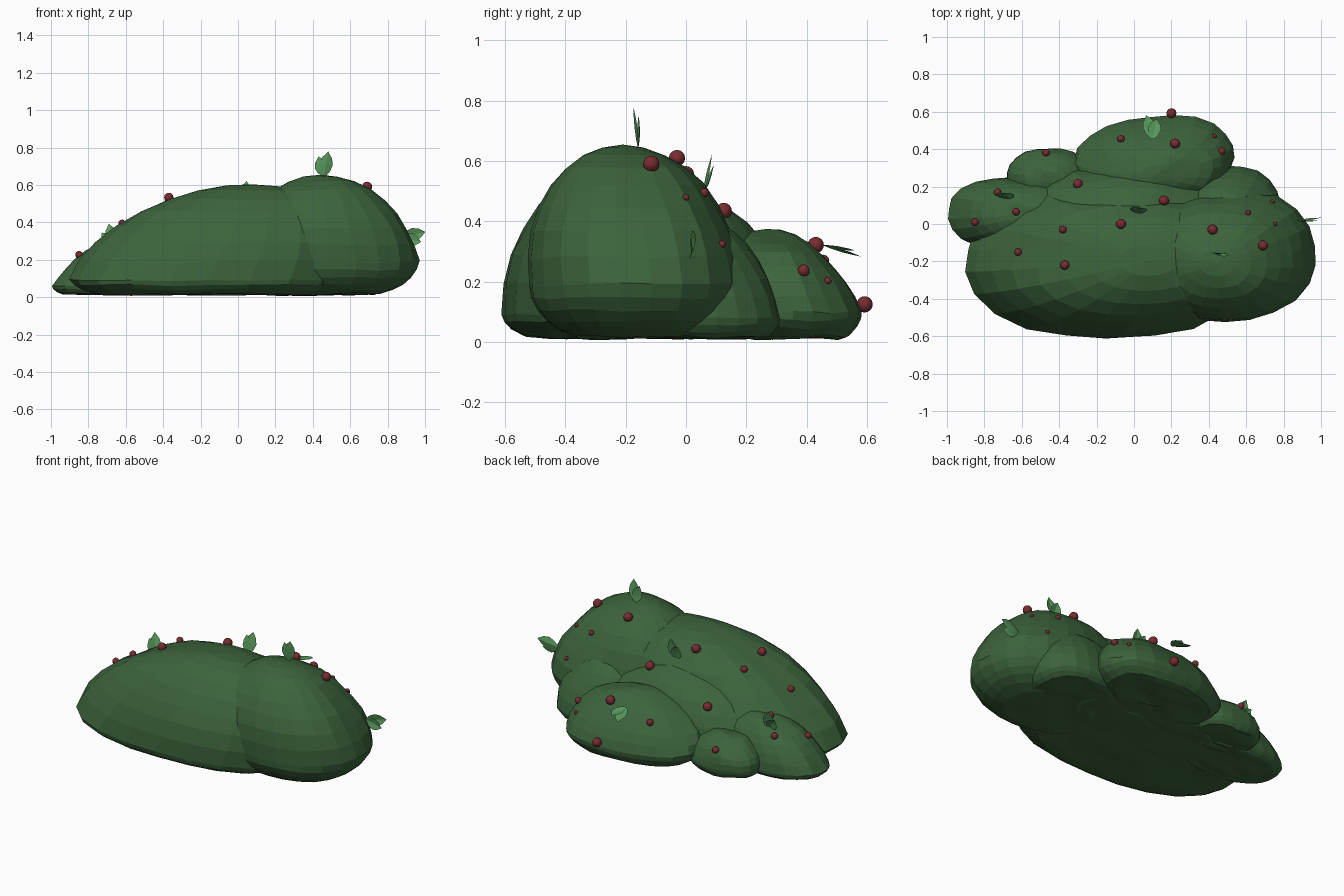
import bpy, bmesh, math
from mathutils import Vector, noise
from mathutils.bvhtree import BVHTree

if "Cube" in bpy.data.objects:
    bpy.data.objects.remove(bpy.data.objects["Cube"])


def material(name, rgb):
    m = bpy.data.materials.new(name)
    m.diffuse_color = (*rgb, 1)
    m.use_nodes = True
    m.node_tree.nodes["Principled BSDF"].inputs["Base Color"].default_value = m.diffuse_color
    return m


GREEN = material("bush_green", (0.045, 0.125, 0.045))
RED = material("berry_red", (0.19, 0.025, 0.03))
LEAF = material("leaf_green", (0.1, 0.32, 0.11))


def finish(bm, name, mat):
    mesh = bpy.data.meshes.new(name)
    bm.to_mesh(mesh)
    bm.free()
    mesh.materials.append(mat)
    ob = bpy.data.objects.new(name, mesh)
    bpy.context.collection.objects.link(ob)
    return ob


# foliage mounds: lumpy domes with a flattened underside and a shifted peak
def mound(name, cx, cy, rx, ry, h, eq, sx=0, sy=0, rot=0, p=2.15, under=1.4):
    bm = bmesh.new()
    bmesh.ops.create_uvsphere(bm, u_segments=22, v_segments=16, radius=1)
    c, s = math.cos(rot), math.sin(rot)
    for v in bm.verts:
        d = v.co.copy()
        # superellipse outline seen from above, circular profile seen from the side
        flat = math.hypot(d.x, d.y)
        k = flat / max(1e-6, (abs(d.x) ** p + abs(d.y) ** p) ** (1 / p))
        q = Vector((d.x * k, d.y * k, d.z))
        n = noise.noise(d * 2 + Vector((cx * 5, cy * 5, 1)))
        if q.z >= 0:
            z, t = eq + (h - eq) * q.z, q.z
        else:
            z, t = max(0.015, eq + under * eq * q.z), 0
        x = q.x * rx * (1 + 0.04 * n) + sx * t
        y = q.y * ry * (1 + 0.04 * n) + sy * t
        v.co = (cx + c * x - s * y, cy + s * x + c * y, z + 0.014 * n)
    return finish(bm, name, GREEN)


mounds = [
    mound("main_mound", -0.15, -0.195, 0.745, 0.415, 0.605, 0.09, sx=0.23, sy=0.0, p=2.4),
    mound("right_mound", 0.50, -0.165, 0.465, 0.355, 0.652, 0.19, sx=-0.06, sy=-0.045, p=2.3, under=1.15),
    mound("core_mound", -0.03, 0.05, 0.55, 0.275, 0.46, 0.08),
    mound("back_mound", 0.11, 0.345, 0.425, 0.232, 0.372, 0.10, sy=-0.08, rot=0.10, p=2.3),
    mound("left_mound", -0.66, 0.055, 0.335, 0.195, 0.32, 0.06, sx=0.12, p=2.3),
    mound("small_back_mound", -0.455, 0.25, 0.225, 0.155, 0.24, 0.07, p=2.3),
    mound("right_back_mound", 0.50, 0.07, 0.285, 0.245, 0.42, 0.08, sy=-0.06, p=2.3),
]

# one lookup tree over all mounds so berries sit on the foliage
all_bm = bmesh.new()
for m in mounds:
    all_bm.from_mesh(m.data)
tree = BVHTree.FromBMesh(all_bm)
all_bm.free()

# berries: x, y, radius
berries = [
    (-.73, .17, .020), (-.85, .01, .020), (-.63, .065, .020), (-.62, -.15, .020),
    (-.38, -.03, .020), (-.37, -.22, .025), (-.07, 0, .027), (-.30, .215, .026),
    (.16, .125, .027), (.42, -.03, .027), (.69, -.115, .027), (.61, .06, .015),
    (.74, .12, .012), (.755, 0, .011), (-.47, .38, .020), (-.07, .455, .020),
    (.22, .43, .027), (.47, .39, .020), (.43, .47, .012), (.20, .592, .027)]
for i, (x, y, r) in enumerate(berries):
    hit = tree.ray_cast(Vector((x, y, 2)), Vector((0, 0, -1)))[0]
    z = hit.z + 0.5 * r if hit and hit.z > 0.1 else 0.125
    bm = bmesh.new()
    bmesh.ops.create_uvsphere(bm, u_segments=12, v_segments=8, radius=r)
    bmesh.ops.translate(bm, verts=bm.verts, vec=(x, y, z))
    ob = finish(bm, f"berry_{i + 1}", RED)
    ob.data.shade_smooth()


# leaf pairs: two folded pointed leaves fanned from a shared base
def leaf_pair(name, base, along, side):
    base, along = Vector(base), Vector(along).normalized()
    side = Vector(side)
    side = (side - along * side.dot(along)).normalized()
    up = along.cross(side)
    bm = bmesh.new()
    for ang, lean, length in ((0.12, 0.0, 0.135), (-0.32, 0.1, 0.11)):
        a = (along * math.cos(ang) + side * math.sin(ang) + up * lean).normalized()
        b = (side - a * side.dot(a)).normalized()
        n = a.cross(b)
        mid, left, right = [], [], []
        for t, w in ((0, .008), (.25, .028), (.5, .036), (.75, .026), (1, 0)):
            pos = base + a * length * t + n * 0.015 * t * t
            mid.append(bm.verts.new(pos))
            if w:
                left.append(bm.verts.new(pos - b * w + n * w * 0.25))
                right.append(bm.verts.new(pos + b * w + n * w * 0.25))
        for j in range(3):
            bm.faces.new((mid[j], mid[j + 1], left[j + 1], left[j]))
            bm.faces.new((mid[j], right[j], right[j + 1], mid[j + 1]))
        bm.faces.new((mid[3], mid[4], left[3]))
        bm.faces.new((mid[3], right[3], mid[4]))
    finish(bm, name, LEAF)


leaf_pair("top_leaves", (.46, -.16, .645), (.05, -.22, 1), (1, 0, 0))
leaf_pair("middle_leaves", (.03, .055, .49), (0, .12, 1), (1, 0, 0))
leaf_pair("back_leaves", (.10, .455, .32), (-.15, 1, -.42), (-1, 0, 0))
leaf_pair("right_leaves", (.87, .02, .32), (1, .22, .1), (0, 0, 1))
leaf_pair("left_leaves", (-.66, .13, .265), (-.35, .15, 1), (1, .1, 0))
